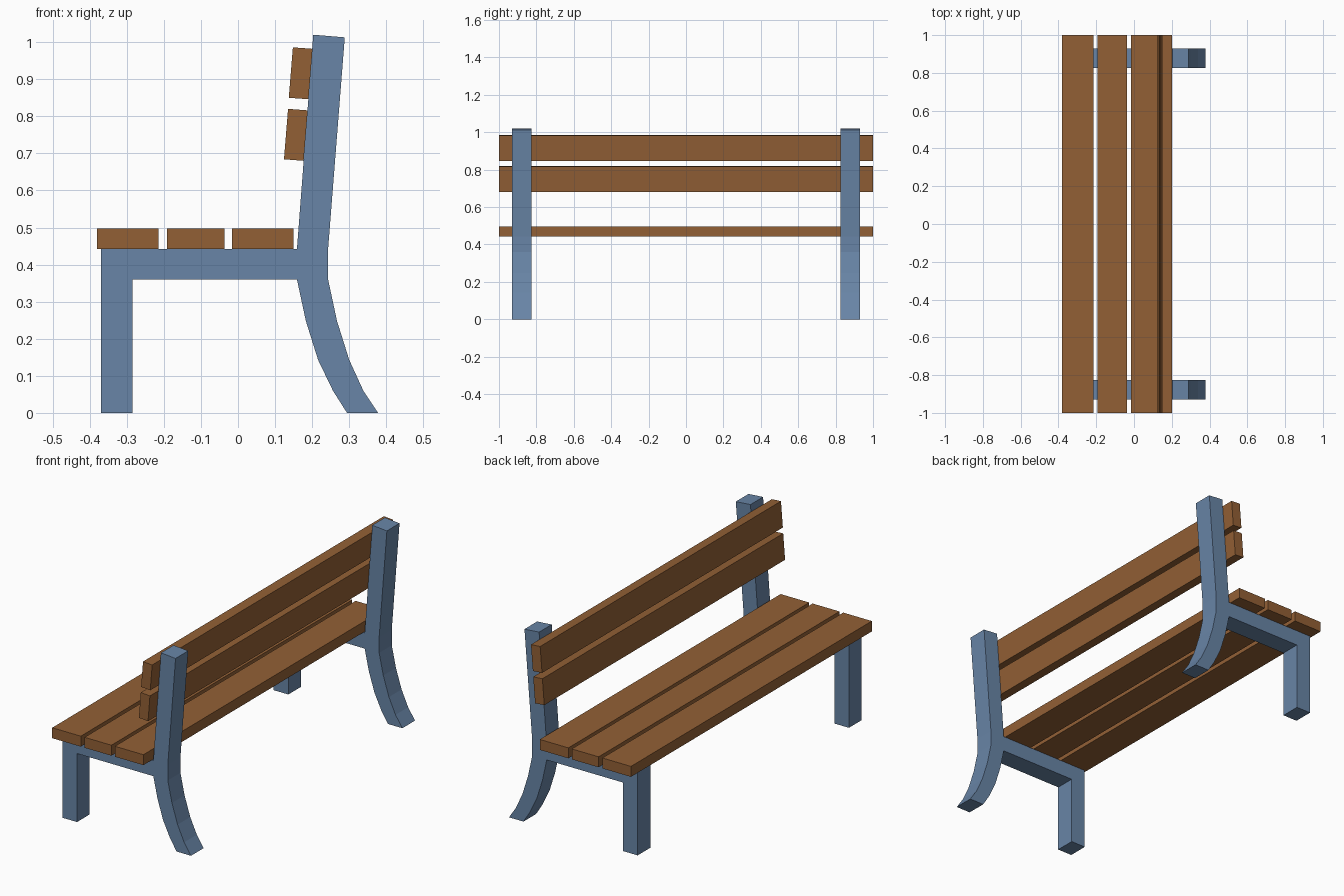
import bpy, bmesh

if "Cube" in bpy.data.objects:
    bpy.data.objects.remove(bpy.data.objects["Cube"])


def material(name, rgb):
    m = bpy.data.materials.new(name)
    m.diffuse_color = (*rgb, 1)
    m.use_nodes = True
    m.node_tree.nodes["Principled BSDF"].inputs["Base Color"].default_value = m.diffuse_color
    return m


wood = material("brown wood", (0.29, 0.117, 0.036))
metal = material("blue painted metal", (0.14, 0.235, 0.385))


def prism(name, profile, y0, y1, mat):
    """Extrude an (x, z) profile along y."""
    bm = bmesh.new()
    face = bm.faces.new([bm.verts.new((x, y0, z)) for x, z in profile])
    new = bmesh.ops.extrude_face_region(bm, geom=[face])["geom"]
    for v in new:
        if isinstance(v, bmesh.types.BMVert):
            v.co.y = y1
    bmesh.ops.recalc_face_normals(bm, faces=bm.faces)
    mesh = bpy.data.meshes.new(name)
    bm.to_mesh(mesh)
    bm.free()
    mesh.materials.append(mat)
    obj = bpy.data.objects.new(name, mesh)
    bpy.context.collection.objects.link(obj)
    return obj


# End frames: front leg, seat rail, curved back leg and leaning post in one outline
frame = [
    (-0.37, 0), (-0.285, 0), (-0.285, 0.36), (0.159, 0.36),
    (0.183, 0.248), (0.216, 0.143), (0.256, 0.06), (0.294, 0),
    (0.378, 0), (0.338, 0.06), (0.30, 0.143), (0.267, 0.248),
    (0.243, 0.36), (0.243, 0.442), (0.288, 1.013), (0.203, 1.02),
    (0.159, 0.442), (-0.37, 0.442),
]
for side, y0, y1 in (("front", -0.93, -0.825), ("back", 0.825, 0.93)):
    prism(f"frame_{side}", frame, y0, y1, metal)

# Seat slats
for i, (x0, x1) in enumerate([(-0.38, -0.214), (-0.192, -0.036), (-0.016, 0.15)]):
    prism(f"seat_slat_{i + 1}",
          [(x0, 0.442), (x1, 0.442), (x1, 0.497), (x0, 0.497)], -1, 1, wood)

# Backrest slats, leaning with the posts
for i, (x, z) in enumerate([(0.124, 0.684), (0.137, 0.85)]):
    prism(f"back_slat_{i + 1}",
          [(x, z), (x + 0.053, z - 0.004), (x + 0.064, z + 0.132), (x + 0.011, z + 0.136)],
          -1, 1, wood)
